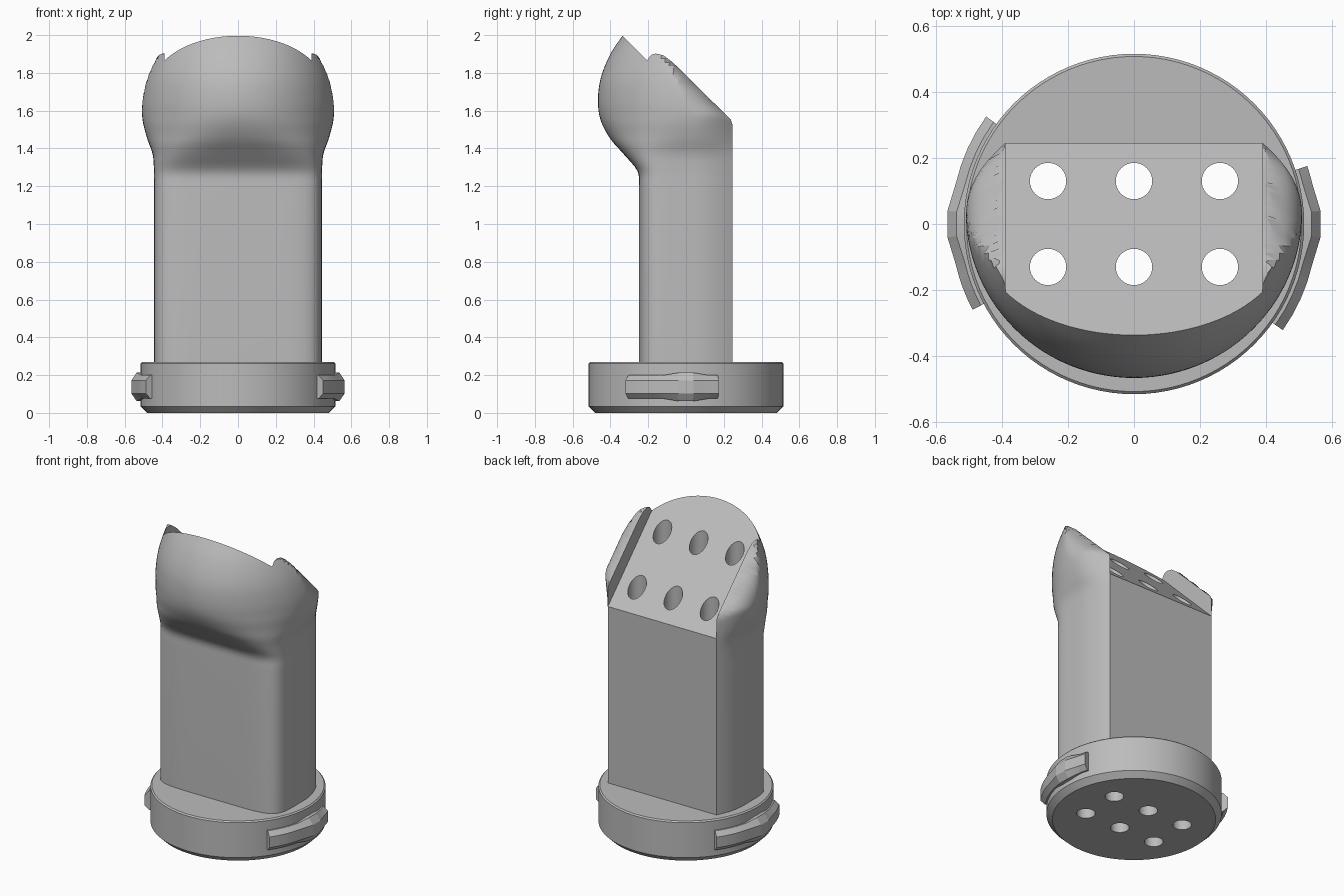
import bpy, bmesh, math
from mathutils import Vector

if "Cube" in bpy.data.objects:
    bpy.data.objects.remove(bpy.data.objects["Cube"], do_unlink=True)

grey = bpy.data.materials.new("light_grey")
grey.use_nodes = True
COLOUR = (0.5, 0.5, 0.5, 1)
grey.diffuse_color = COLOUR
grey.node_tree.nodes["Principled BSDF"].inputs["Base Color"].default_value = COLOUR


def loft(name, rings):
    """Closed skin through equal-length rings, capped at both ends."""
    bm = bmesh.new()
    rows = [[bm.verts.new(p) for p in ring] for ring in rings]
    count = len(rows[0])
    for a, b in zip(rows, rows[1:]):
        for i in range(count):
            j = (i + 1) % count
            bm.faces.new((a[i], a[j], b[j], b[i]))
    bm.faces.new(rows[0])
    bm.faces.new(rows[-1])
    bmesh.ops.recalc_face_normals(bm, faces=bm.faces)
    mesh = bpy.data.meshes.new(name)
    bm.to_mesh(mesh)
    bm.free()
    mesh.materials.append(grey)
    obj = bpy.data.objects.new(name, mesh)
    bpy.context.collection.objects.link(obj)
    return obj


def circle(r, z, cx=0, cy=0, n=48):
    return [(cx + r * math.cos(2 * math.pi * i / n),
             cy + r * math.sin(2 * math.pi * i / n), z) for i in range(n)]


def prism(name, profile, half):
    """Extrude a side profile (y, z) from -half to +half in x."""
    return loft(name, [[(x, y, z) for y, z in profile] for x in (-half, half)])


def activate(obj):
    bpy.ops.object.select_all(action='DESELECT')
    obj.select_set(True)
    bpy.context.view_layer.objects.active = obj


def cut(obj, cutter):
    cutter.hide_render = True
    mod = obj.modifiers.new("cut", 'BOOLEAN')
    mod.operation = 'DIFFERENCE'
    mod.solver = 'EXACT'
    mod.object = cutter
    activate(obj)
    bpy.ops.object.modifier_apply(modifier=mod.name)


def smooth(obj, degrees=28):
    activate(obj)
    bpy.ops.object.shade_smooth_by_angle(angle=math.radians(degrees))


# Body sections: height, half width, front y, squareness of the front
KEYS = [(0.26, 0.445, -0.25, 6), (1.2, 0.445, -0.25, 6), (1.28, 0.445, -0.257, 5.5),
        (1.37, 0.452, -0.33, 3.8), (1.45, 0.48, -0.4, 2.6), (1.55, 0.505, -0.452, 2.1),
        (1.65, 0.508, -0.466, 2), (1.77, 0.49, -0.452, 2), (1.9, 0.45, -0.4, 2),
        (2.02, 0.4, -0.32, 2)]
MID, BACK, EDGE = 0.04, 0.245, 0.39


def section(z):
    """Smooth interpolation of the key sections."""
    k = max(i for i in range(len(KEYS) - 1) if KEYS[i][0] <= z)
    a, b = KEYS[k], KEYS[k + 1]
    h = b[0] - a[0]
    t = (z - a[0]) / h

    def slope(i, c):
        if i <= 1:
            return 0
        p, q = KEYS[i - 1], KEYS[min(i + 1, len(KEYS) - 1)]
        return (q[c] - p[c]) / (q[0] - p[0])
    return [(2*t**3 - 3*t*t + 1) * a[c] + (3*t*t - 2*t**3) * b[c]
            + h * ((t**3 - 2*t*t + t) * slope(k, c) + (t**3 - t*t) * slope(k + 1, c))
            for c in (1, 2, 3)]


def body_ring(z):
    w, front, n = section(z)
    half = []
    for i in range(8):
        u = 1 - i / 8
        half.append((w - (w - EDGE) * u * u, MID + (BACK - MID) * u))
    for i in range(29):
        a = math.pi / 2 * i / 28
        half.append((w * max(math.cos(a), 0) ** (2 / n),
                     MID - (MID - front) * math.sin(a) ** (2 / n)))
    half[-1] = (0, front)
    # Round the side cheeks inwards towards the slanted top
    pts = []
    for x, y in half:
        d = max(0, (z + y - 1.6) / 0.19)
        cap = 0.38 + 0.13 * math.sqrt(max(0, 1 - d * d))
        pts.append((min(x, cap) if d > 0 else x, y, z))
    return pts + [(-x, y, z) for x, y, z in reversed(pts[:-1])]


body = loft("body", [body_ring(z) for z in
                     [0.26] + [1.2 + 0.82 * i / 40 for i in range(41)]])

# Slanted face between the cheeks, then the cheek outline from the side
slope_cutter = prism("slope_cutter", [(-0.7, 2.36), (0.5, 1.16), (0.5, 2.5), (-0.7, 2.5)], 0.389)
cheek_cutter = prism("cheek_cutter", [(-0.7, 2.363), (-0.21, 1.873), (-0.185, 1.896),
                                      (-0.16, 1.902), (-0.12, 1.893), (-0.07, 1.856),
                                      (0.24, 1.55), (0.5, 1.29), (0.5, 2.5), (-0.7, 2.5)], 0.8)

# Round base with chamfered rims
base = loft("base", [circle(r, z, n=96) for r, z in
                     ((0.48, 0), (0.515, 0.035), (0.515, 0.262), (0.507, 0.27))])

cut(body, slope_cutter)
cut(body, cheek_cutter)
cutters = [slope_cutter, cheek_cutter]

# Six vertical through holes
for x in (-0.26, 0, 0.26):
    for y in (-0.13, 0.13):
        drill = loft("hole_cutter", [circle(0.055, z, x, y, 32) for z in (-0.1, 2.3)])
        cut(body, drill)
        cut(base, drill)
        cutters.append(drill)
for c in cutters:
    bpy.data.objects.remove(c, do_unlink=True)
smooth(body)
smooth(base)


# Locking lugs on the rim, thicker in the middle
def lug(name, centre, start, end):
    angles = [start + (-13 - start) * i / 4 for i in range(4)]
    angles += [-13, -4, 4, 13] + [13 + (end - 13) * i / 4 for i in range(1, 5)]
    rings = []
    for deg in angles:
        g = 0.013 if abs(deg) < 5 else 0
        a = math.radians(centre + deg)
        rings.append([(r * math.cos(a), r * math.sin(a), z) for r, z in
                      ((0.49, 0.075 - g), (0.525 + g, 0.075 - g), (0.553 + g, 0.103),
                       (0.553 + g, 0.172), (0.525 + g, 0.2 + g), (0.49, 0.2 + g))])
    smooth(loft(name, rings), 15)


lug("left_lug", 0, -35.5, 18.5)
lug("right_lug", 180, -36, 28)
